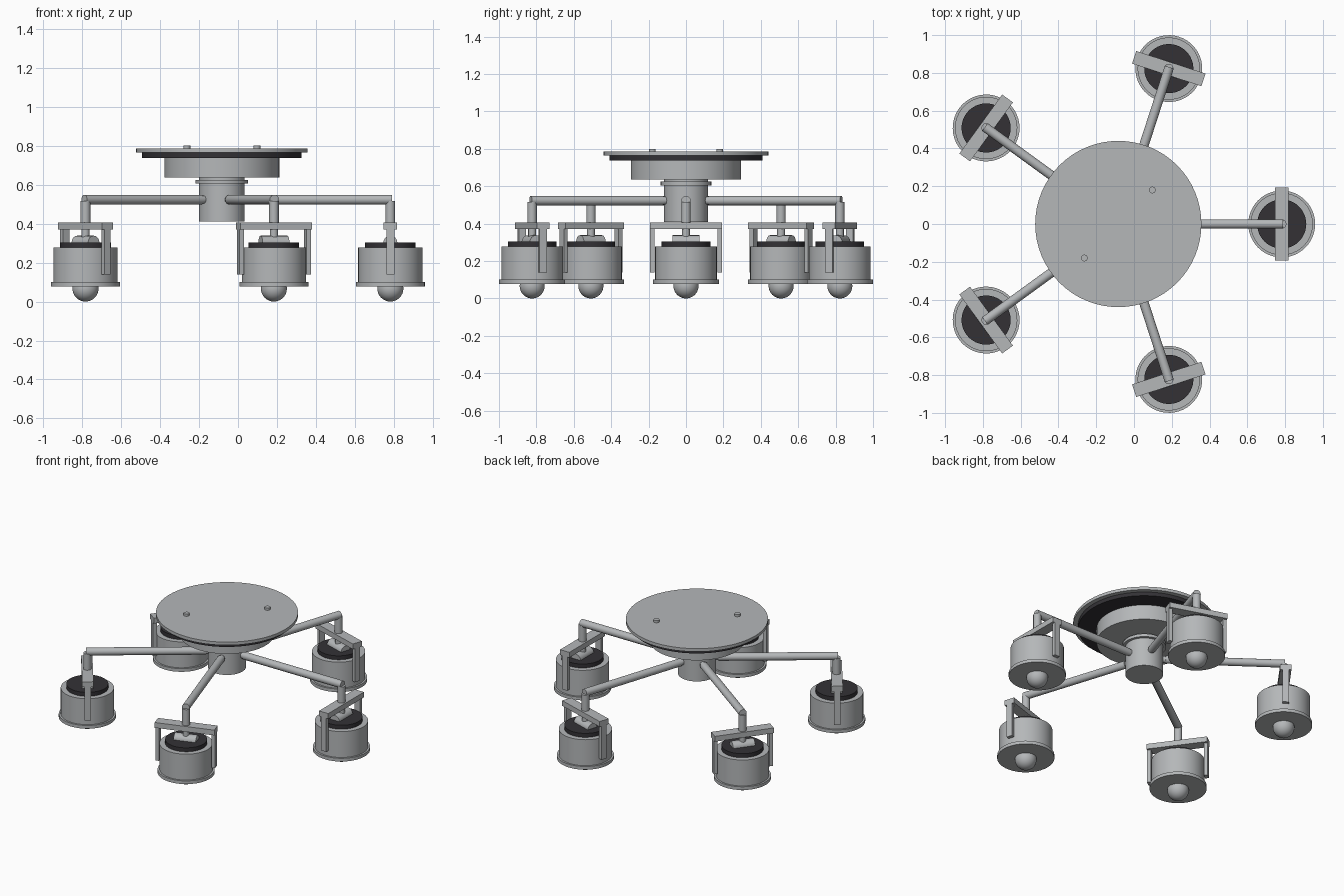
import bpy
import math
from mathutils import Vector, Matrix

if "Cube" in bpy.data.objects:
    bpy.data.objects.remove(bpy.data.objects["Cube"])

R = 0.865                      # arm reach from hub axis
CENTRE = Vector((-0.083, 0, 0))
ARMS = 5


def material(name, rgb):
    m = bpy.data.materials.new(name)
    m.diffuse_color = (*rgb, 1)
    m.use_nodes = True
    m.node_tree.nodes["Principled BSDF"].inputs["Base Color"].default_value = m.diffuse_color
    return m


GREY = material("satin grey metal", (0.46, 0.475, 0.485))
BLACK = material("dark trim", (0.033, 0.031, 0.036))


def finish(name, mat, frame):
    ob = bpy.context.object
    ob.name = name
    ob.data.materials.append(mat)
    ob.matrix_world = frame @ ob.matrix_world
    return ob


def cyl(name, r, z0, z1, mat, frame, xy=(0, 0), n=48):
    """Upright cylinder between two heights."""
    bpy.ops.mesh.primitive_cylinder_add(vertices=n, radius=r, depth=z1 - z0,
                                        location=(*xy, (z0 + z1) / 2))
    bpy.ops.object.shade_smooth_by_angle(angle=math.radians(35))
    return finish(name, mat, frame)


def rod(name, r, p, q, mat, frame, n=16):
    """Cylinder between two points."""
    p, q = Vector(p), Vector(q)
    bpy.ops.mesh.primitive_cylinder_add(
        vertices=n, radius=r, depth=(q - p).length, location=(p + q) / 2,
        rotation=(q - p).to_track_quat('Z', 'Y').to_euler())
    bpy.ops.object.shade_smooth_by_angle(angle=math.radians(35))
    bpy.context.view_layer.update()
    return finish(name, mat, frame)


def box(name, size, loc, mat, frame):
    bpy.ops.mesh.primitive_cube_add(size=1, location=loc)
    ob = bpy.context.object
    ob.data.transform(Matrix.Diagonal((*size, 1)))
    return finish(name, mat, frame)


hub = Matrix.Translation(CENTRE)

# Ceiling plate, dark gasket, canopy drum and central hub
cyl("ceiling_plate", 0.44, 0.764, 0.785, GREY, hub, n=64)
cyl("dark_gasket", 0.41, 0.738, 0.764, BLACK, hub, n=64)
cyl("canopy_drum", 0.295, 0.637, 0.738, GREY, hub, n=64)
cyl("hub_collar", 0.135, 0.605, 0.625, GREY, hub)
cyl("hub_body", 0.117, 0.41, 0.637, GREY, hub)
for s in (-1, 1):
    cyl("plate_bolt", 0.018, 0.785, 0.80, GREY, hub, (s * 0.18, s * 0.18), 16)

# Arms with hanging lamps, spaced evenly around the hub
for i in range(ARMS):
    spin = hub @ Matrix.Rotation(2 * math.pi * i / ARMS, 4, 'Z')
    lamp = spin @ Matrix.Translation((R, 0, 0))

    rod("arm_pin", 0.021, (0.08, 0, 0.523), (0.14, 0, 0.523), GREY, spin)
    rod("arm_tube", 0.025, (0.132, 0, 0.523), (R + 0.008, 0, 0.523), GREY, spin)
    cyl("drop_tube", 0.025, 0.40, 0.515, GREY, lamp, n=16)

    # Yoke
    box("yoke_bar", (0.07, 0.386, 0.036), (0, 0, 0.388), GREY, lamp)
    for s in (-1, 1):
        box("yoke_leg", (0.04, 0.024, 0.235), (0, s * 0.181, 0.2575), GREY, lamp)

    # Swivel joint
    cyl("swivel_stem", 0.021, 0.32, 0.375, GREY, lamp, n=16)
    rod("swivel_barrel", 0.036, (0, -0.072, 0.302), (0, 0.072, 0.302), GREY, lamp)

    # Lamp housing
    cyl("lamp_cap", 0.13, 0.277, 0.304, BLACK, lamp)
    cyl("lamp_drum", 0.165, 0.098, 0.277, GREY, lamp)
    cyl("lamp_rim", 0.177, 0.078, 0.10, GREY, lamp)
    bpy.ops.mesh.primitive_uv_sphere_add(segments=32, ring_count=16, radius=0.067,
                                         location=(0, 0, 0.067))
    bpy.ops.object.shade_smooth_by_angle(angle=math.radians(35))
    finish("lamp_bulb", GREY, lamp)
